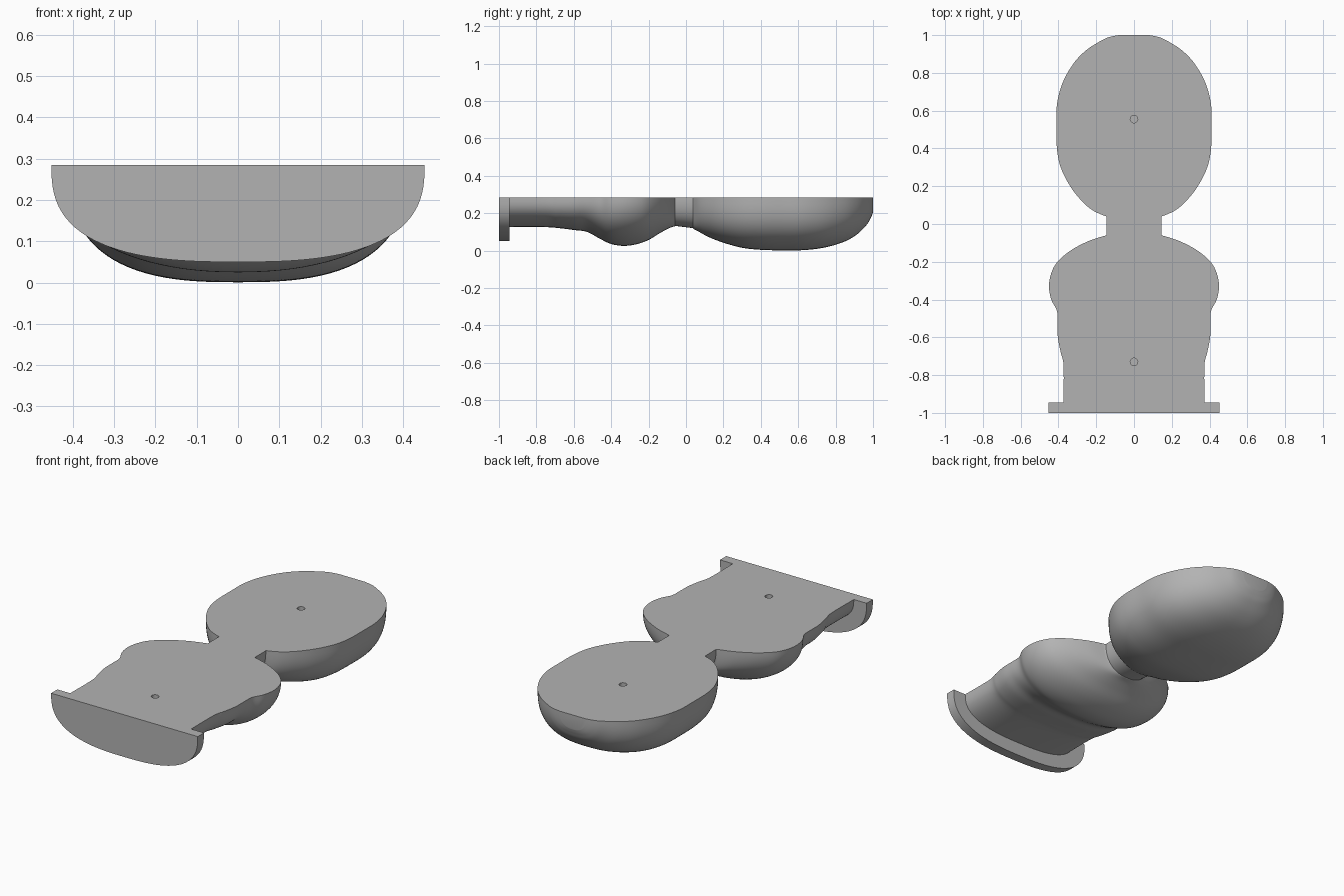
import bpy, bmesh, math

if "Cube" in bpy.data.objects:
    bpy.data.objects.remove(bpy.data.objects["Cube"])

TOP = 0.285   # height of the flat cut face
SIDES = 48    # steps around each half section

grey = bpy.data.materials.new("plain grey")
grey.use_nodes = True
grey.diffuse_color = (0.45, 0.45, 0.45, 1)
grey.node_tree.nodes["Principled BSDF"].inputs["Base Color"].default_value = grey.diffuse_color


def smooth(points, steps=6):
    """Catmull-Rom curve through stations of (y, half width, depth, roundness)."""
    pts = [points[0]] + points + [points[-1]]
    out = []
    for a, b, c, d in zip(pts, pts[1:], pts[2:], pts[3:]):
        for i in range(steps):
            t = i / steps
            out.append([0.5 * (2 * q + (r - p) * t + (2*p - 5*q + 4*r - s) * t**2
                               + (3*q - p - 3*r + s) * t**3)
                        for p, q, r, s in zip(a, b, c, d)])
    return out + [list(points[-1])]


def section(bm, y, width, depth, power):
    """Half superellipse hanging from the flat face."""
    ring = []
    for i in range(SIDES + 1):
        a = math.pi * i / SIDES
        c, s = math.cos(a), max(math.sin(a), 0)
        x = math.copysign(abs(c) ** (2 / power), c) * width
        z = TOP - s ** (2 / power) * min(depth, TOP)
        ring.append(bm.verts.new((x, y, z)))
    return ring


def loft(name, stations):
    bm = bmesh.new()
    rings = [section(bm, *s) for s in stations]
    for r, q in zip(rings, rings[1:]):
        n = len(r)
        for i in range(n):
            bm.faces.new((r[i], r[(i + 1) % n], q[(i + 1) % n], q[i]))
    bm.faces.new(rings[0])
    bm.faces.new(rings[-1])
    bmesh.ops.recalc_face_normals(bm, faces=bm.faces)
    mesh = bpy.data.meshes.new(name)
    bm.to_mesh(mesh)
    bm.free()
    mesh.materials.append(grey)
    obj = bpy.data.objects.new(name, mesh)
    bpy.context.collection.objects.link(obj)
    return obj


# torso and shoulders, neck, then head, running from foot to crown
torso = [(-0.95, .373, .16, 2.7), (-0.75, .373, .16, 2.7), (-0.68, .388, .165, 2.7),
         (-0.6, .403, .175, 2.6), (-0.53, .405, .185, 2.5), (-0.46, .408, .222, 2.4),
         (-0.4, .438, .25, 2.3), (-0.33, .45, .26, 2.2), (-0.26, .438, .25, 2.2),
         (-0.2, .405, .228, 2.2), (-0.14, .335, .192, 2.2), (-0.09, .24, .165, 2.3),
         (-0.06, .147, .155, 2.4)]
neck = [(-0.058, .145, .153, 2.4), (0.038, .145, .165, 2.4)]
head = [(0.04, .147, .17, 2.4), (0.07, .215, .185, 2.5), (0.12, .275, .212, 2.6),
        (0.2, .338, .243, 2.7), (0.3, .388, .27, 2.7), (0.4, .408, .281, 2.7),
        (0.52, .41, .284, 2.7), (0.64, .407, .282, 2.7), (0.75, .377, .267, 2.7),
        (0.85, .32, .236, 2.6), (0.92, .253, .194, 2.5), (0.97, .175, .142, 2.4),
        (0.99, .13, .106, 2.4), (1.0, .08, .08, 2.4)]
body = loft("half_figure", smooth(torso) + neck + smooth(head))

# foot plate
plate = loft("foot_plate", [(-1, .452, .235, 2.7), (-0.945, .452, .235, 2.7)])

# two small pin holes in the flat face
for y in (-0.73, 0.555):
    bpy.ops.mesh.primitive_cylinder_add(vertices=24, radius=0.02, depth=0.1, location=(0, y, TOP))
    cutter = bpy.context.object
    cutter.name = "pin_hole_cutter"
    cutter.hide_render = True
    cutter.data.materials.append(grey)
    mod = body.modifiers.new("pin_hole", 'BOOLEAN')
    mod.operation, mod.solver, mod.object = 'DIFFERENCE', 'EXACT', cutter
    bpy.context.view_layer.objects.active = body
    bpy.ops.object.modifier_apply(modifier=mod.name)
    bpy.data.objects.remove(cutter)

# smooth shell with crisp cut edges
for obj in (body, plate):
    bpy.ops.object.select_all(action='DESELECT')
    obj.select_set(True)
    bpy.context.view_layer.objects.active = obj
    bpy.ops.object.shade_smooth_by_angle(angle=math.radians(35))
